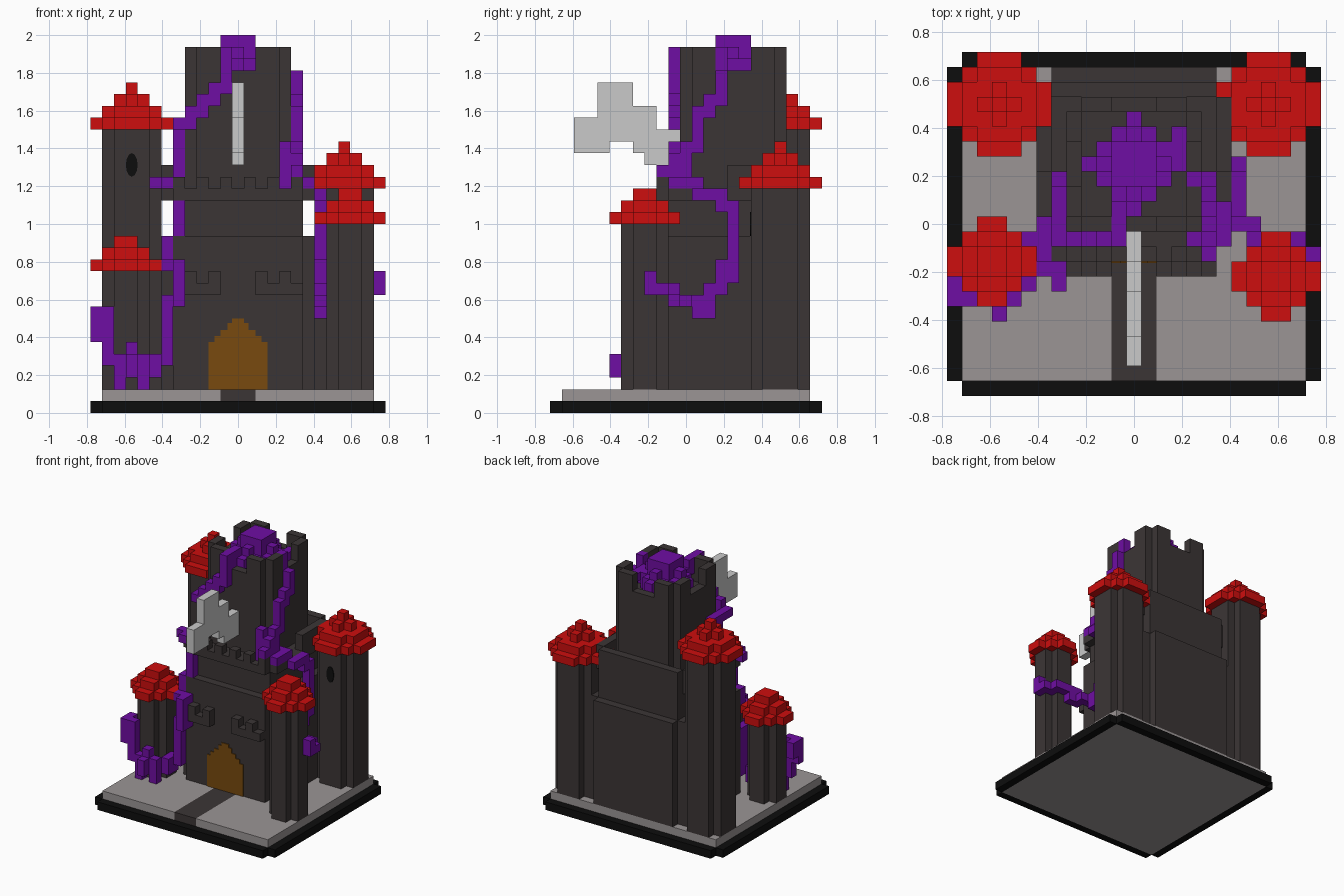
import bpy, bmesh, math

if "Cube" in bpy.data.objects:
    bpy.data.objects.remove(bpy.data.objects["Cube"])

V = 0.0625                      # cube size; grid is 25 x 23 x 32 cubes
grid = {}                       # cell -> part name
part_mat = {}


def material(name, hexa):
    m = bpy.data.materials.new(name)
    lin = []
    for i in (0, 2, 4):
        c = int(hexa[i:i + 2], 16) / 255
        lin.append(c / 12.92 if c < 0.04045 else ((c + 0.055) / 1.055) ** 2.4)
    m.diffuse_color = (*lin, 1)
    m.use_nodes = True
    m.node_tree.nodes["Principled BSDF"].inputs["Base Color"].default_value = m.diffuse_color
    return m


STONE = material("dark stone", "3b3535")
BLACK = material("black", "0d0d0d")
GREY = material("ground grey", "9b9595")
RED = material("roof red", "cd0e0e")
PURPLE = material("vine purple", "6f0ea3")
LIGHT = material("light grey", "cacaca")
WOOD = material("door brown", "784a0e")


def block(part, mat, x0, x1, y0, y1, z0, z1, cut=0):
    """Fill a block of free cells; cut steps off the four vertical corners."""
    part_mat[part] = mat
    for x in range(x0, x1):
        for y in range(y0, y1):
            if min(x - x0, x1 - 1 - x) + min(y - y0, y1 - 1 - y) < cut:
                continue
            for z in range(z0, z1):
                grid.setdefault((x, y, z), part)


# base slab, path and black rim
block("path", STONE, 11, 14, 1, 9, 1, 2)
block("ground", GREY, 1, 24, 1, 22, 0, 2)
block("base_rim", BLACK, 0, 25, 0, 23, 0, 1, 1)


# corner towers with stepped roofs
def tower(name, x, y, n, top):
    block(name + "_tower", STONE, x, x + n, y, y + n, 2, top, 1)
    w, a, z = n + 2, -1, top
    while w > 0:
        cut = 2 if w > 5 else (1 if w > 2 else 0)
        if w == 1:
            cut = 0
        block(name + "_roof", RED, x + a, x + a + w, y + a, y + a + w, z, z + 1, cut)
        w, a, z = w - 2, a + 1, z + 1


tower("back_left", 1, 17, 5, 24)
tower("back_right", 19, 17, 5, 19)
tower("front_left", 1, 7, 4, 12)
tower("front_right", 20, 6, 4, 16)

# castle body: lower tier, inset tier, overhanging parapet
block("lower_hall", STONE, 6, 19, 9, 22, 2, 15, 1)
block("upper_hall", STONE, 7, 18, 10, 21, 15, 18)
block("upper_hall", STONE, 6, 19, 9, 21, 18, 19, 1)
block("back_parapet", STONE, 7, 18, 20, 21, 18, 21)
for x in (6, 18):
    block("back_parapet", STONE, x, x + 1, 15, 20, 18, 21)
for x in range(7, 18, 2):
    block("front_merlons", STONE, x, x + 1, 9, 10, 19, 20)

# balconies above the gate
for x0, teeth in ((7, (8, 10)), (14, (14, 16))):
    block("gate_balcony", STONE, x0, x0 + 4, 8, 9, 10, 11)
    for t in teeth:
        block("gate_balcony", STONE, t, t + 1, 8, 9, 11, 12)

# keep with tall merlons
block("keep", STONE, 8, 17, 11, 20, 19, 28, 1)
for i in range(-4, 5):
    for j in range(-4, 5):
        m = max(abs(i), abs(j))
        o = min(abs(i), abs(j))
        if m == 4 and o < 4:
            x, y = 12 + i, 15 + j
            block("keep_merlons", STONE, x, x + 1, y, y + 1, 28, 31 if o >= 2 else 29)

# mound of vines on the keep
for i in range(-3, 4):
    for j in range(-3, 4):
        r = abs(i) + abs(j)
        if r <= 3:
            x, y = 12 + i, 15 + j
            block("vine_mound", PURPLE, x, x + 1, y, y + 1, 28, {0: 32, 1: 32, 2: 31, 3: 30}[r])
block("vine_mound", PURPLE, 11, 14, 14, 17, 31, 32)


def vine(name, boxes):
    for b in boxes:
        block(name, PURPLE, *b)


# left vine: down the keep, the hall and around the front left tower
vine("left_vine_keep", [
    (11, 12, 10, 13, 29, 31), (11, 12, 10, 11, 27, 29), (10, 11, 10, 11, 26, 28),
    (9, 10, 10, 11, 25, 27), (8, 9, 10, 11, 24, 26), (7, 8, 10, 13, 24, 25),
    (7, 8, 12, 14, 21, 25), (7, 8, 12, 15, 19, 22)])
vine("left_vine_hall", [
    (6, 8, 9, 10, 19, 20), (5, 6, 10, 11, 19, 20), (6, 7, 10, 12, 19, 20), (7, 8, 9, 10, 15, 19),
    (6, 7, 9, 10, 12, 15), (6, 7, 8, 9, 12, 13), (7, 8, 7, 9, 9, 13), (6, 7, 8, 10, 4, 10)])
vine("left_vine_tower", [
    (5, 6, 7, 9, 3, 5), (4, 5, 6, 7, 2, 5), (3, 4, 6, 7, 3, 6), (3, 4, 5, 6, 3, 5),
    (2, 3, 6, 7, 2, 5), (1, 2, 6, 7, 4, 7), (0, 2, 6, 7, 6, 8), (0, 1, 6, 8, 7, 9),
    (1, 2, 6, 7, 8, 9)])

# right vine: down the keep, the hall side and across the tower
vine("right_vine_keep", [
    (15, 16, 15, 18, 29, 30), (16, 17, 14, 15, 29, 31), (17, 18, 14, 15, 26, 29),
    (17, 18, 13, 14, 25, 27), (17, 18, 12, 13, 22, 26), (17, 18, 11, 12, 20, 23),
    (16, 18, 10, 11, 19, 22), (16, 17, 10, 11, 21, 23)])
vine("right_vine_hall", [
    (17, 18, 9, 10, 19, 21), (17, 19, 10, 13, 19, 20), (18, 20, 12, 15, 18, 19),
    (19, 20, 14, 16, 17, 18), (19, 20, 15, 16, 11, 17), (19, 20, 14, 15, 10, 13),
    (19, 20, 13, 14, 8, 11), (19, 20, 12, 13, 8, 10)])
vine("right_vine_tower", [
    (19, 21, 11, 12, 9, 10), (20, 22, 10, 11, 9, 11), (22, 24, 10, 11, 10, 11),
    (24, 25, 8, 10, 10, 11), (24, 25, 8, 9, 11, 12), (23, 24, 9, 10, 10, 11)])

# pale standard projecting forward from the keep
for y0, y1, z0, z1 in ((2, 4, 22, 25), (4, 5, 22, 28), (5, 7, 23, 28),
                       (7, 8, 22, 26), (8, 9, 21, 26), (9, 11, 21, 24)):
    block("pale_standard", LIGHT, 12, 13, y0, y1, z0, z1)


# turn cells into meshes, keeping only exposed faces
def corner(x, y, z):
    return ((x - 12.5) * V, (y - 11.5) * V, z * V)


meshes = {}
for (x, y, z), part in grid.items():
    bm = meshes.setdefault(part, bmesh.new()) if part not in meshes else meshes[part]
    for axis in range(3):
        for s in (0, 1):
            n = [x, y, z]
            n[axis] += 1 if s else -1
            if tuple(n) in grid:
                continue
            ring = [(0, 0), (1, 0), (1, 1), (0, 1)]
            if not s:
                ring.reverse()
            vs = []
            for a, b in ring:
                p = [x, y, z]
                p[axis] += s
                p[(axis + 1) % 3] += a
                p[(axis + 2) % 3] += b
                vs.append(bm.verts.new(corner(*p)))
            bm.faces.new(vs)


def finish(name, bm, mat):
    me = bpy.data.meshes.new(name)
    bm.to_mesh(me)
    bm.free()
    me.materials.append(mat)
    bpy.context.collection.objects.link(bpy.data.objects.new(name, me))


for part, bm in meshes.items():
    bmesh.ops.remove_doubles(bm, verts=bm.verts, dist=0.001)
    finish(part, bm, part_mat[part])


# thin plates: arched gate and tower windows
def plate(name, mat, outline, y):
    bm = bmesh.new()
    f = bm.faces.new([bm.verts.new((px, y, pz)) for px, pz in outline])
    r = bmesh.ops.extrude_face_region(bm, geom=[f])
    for v in r["geom"]:
        if isinstance(v, bmesh.types.BMVert):
            v.co.y -= 0.006
    bmesh.ops.recalc_face_normals(bm, faces=bm.faces)
    finish(name, bm, mat)


half = [(2.5, 2), (2.5, 6), (2, 6), (2, 6.5), (1.5, 6.5), (1.5, 7), (0.9, 7), (0.9, 7.6), (0.5, 7.6), (0.5, 8)]
gate = [(x * V, z * V) for x, z in half] + [(-x * V, z * V) for x, z in reversed(half)]
plate("gate", WOOD, gate, (9 - 11.5) * V)

for name, cx, cz in (("left_window", 3.5 - 12.5, 21), ("right_window", 21.5 - 12.5, 16)):
    oval = [((cx + 0.5 * math.cos(t * math.pi / 6)) * V, (cz + math.sin(t * math.pi / 6)) * V)
            for t in range(12)]
    plate(name, BLACK, oval, (17 - 11.5) * V)
